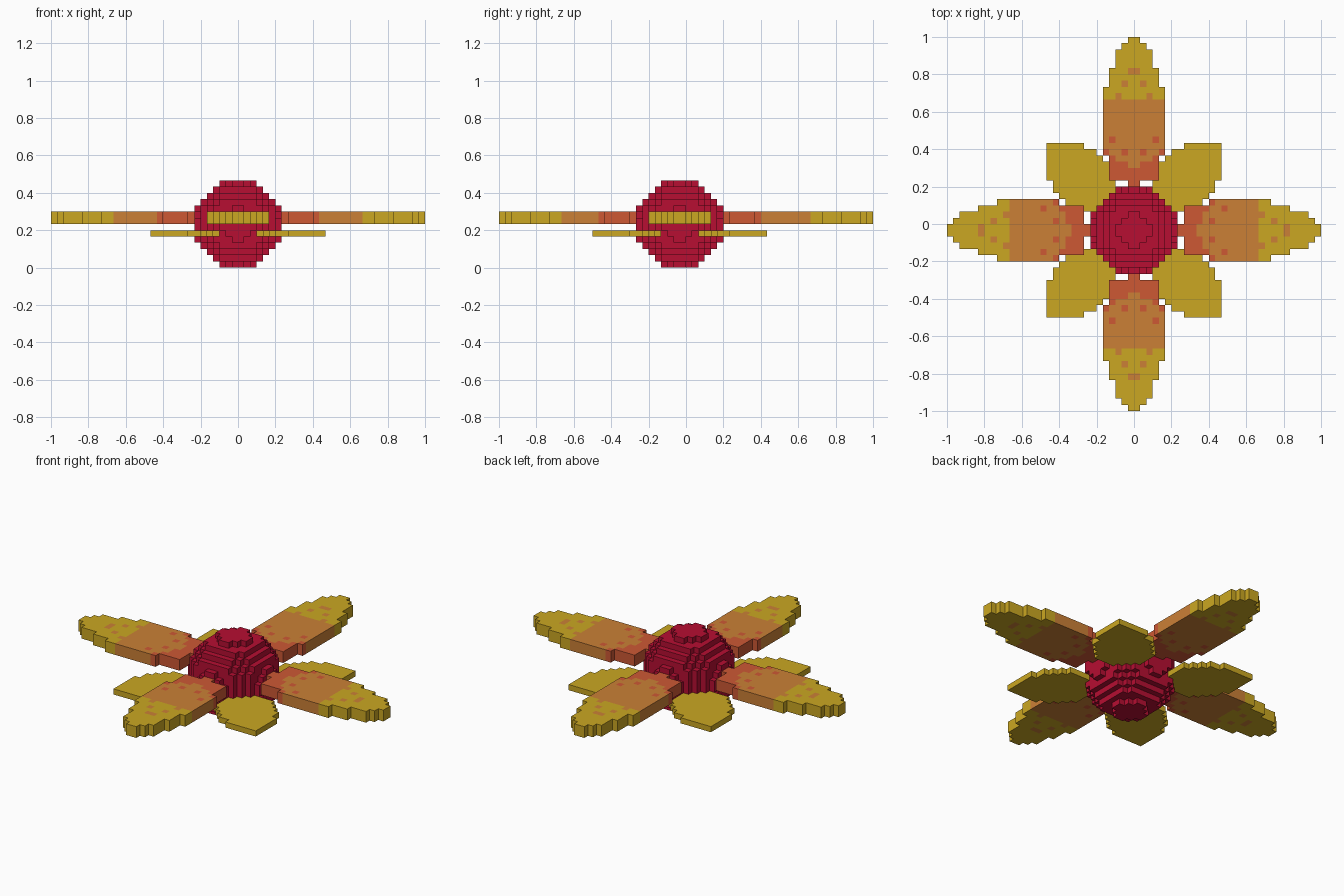
import bpy, bmesh

if "Cube" in bpy.data.objects:
    bpy.data.objects.remove(bpy.data.objects["Cube"])

V = 1 / 30          # size of one block
CY = -1             # flower centre row in y (blocks)


def material(name, rgb):
    m = bpy.data.materials.new(name)
    lin = [(c / 255 / 12.92) if c < 10 else ((c / 255 + 0.055) / 1.055) ** 2.4 for c in rgb]
    m.diffuse_color = (*lin, 1)
    m.use_nodes = True
    m.node_tree.nodes["Principled BSDF"].inputs["Base Color"].default_value = m.diffuse_color
    return m


YELLOW = material("golden yellow", (203, 167, 34))
ORANGE = material("orange", (203, 128, 54))
RED = material("red orange", (205, 88, 52))
CRIMSON = material("crimson", (183, 14, 50))

# outward face corners for each direction
FACES = {
    (1, 0, 0): [(1, 0, 0), (1, 1, 0), (1, 1, 1), (1, 0, 1)],
    (-1, 0, 0): [(0, 0, 0), (0, 0, 1), (0, 1, 1), (0, 1, 0)],
    (0, 1, 0): [(0, 1, 0), (0, 1, 1), (1, 1, 1), (1, 1, 0)],
    (0, -1, 0): [(0, 0, 0), (1, 0, 0), (1, 0, 1), (0, 0, 1)],
    (0, 0, 1): [(0, 0, 1), (1, 0, 1), (1, 1, 1), (0, 1, 1)],
    (0, 0, -1): [(0, 0, 0), (0, 1, 0), (1, 1, 0), (1, 0, 0)],
}


def blocks(name, cells, mats):
    """Skin a dict of block cell -> material index with its exposed faces."""
    bm = bmesh.new()
    verts = {}
    for (x, y, z), mi in cells.items():
        for (dx, dy, dz), quad in FACES.items():
            if (x + dx, y + dy, z + dz) in cells:
                continue
            vs = []
            for a, b, c in quad:
                k = (x + a, y + b, z + c)
                if k not in verts:
                    verts[k] = bm.verts.new([q * V for q in k])
                vs.append(verts[k])
            bm.faces.new(vs).material_index = mi
    me = bpy.data.meshes.new(name)
    bm.to_mesh(me)
    bm.free()
    for m in mats:
        me.materials.append(m)
    bpy.context.collection.objects.link(bpy.data.objects.new(name, me))


# round blocky flower centre
ball = {}
R = range(-7, 7)
for i in R:
    for j in R:
        for k in R:
            if (i + .5) ** 2 + (j + .5) ** 2 + (k + .5) ** 2 <= 49:
                ball[(i, j + CY, k + 7)] = 0
blocks("flower_centre", ball, [CRIMSON])


def half_width(d, shift):
    """Half width of a long petal, d blocks out from the middle."""
    if d < 8 + shift:
        return 1
    if d < 12 + shift:
        return 4
    for end, w in ((22, 5), (25, 4), (28, 3), (29, 2)):
        if d < end:
            return w
    return 1


RED_END = [10, 11, 11, 12, 13]       # wavy colour edges, middle to rim
ORANGE_END = [20, 20, 21, 20, 20]


def petal_colour(d, u, shift):
    if d < RED_END[u] + shift or (u, d - shift) in ((3, 14), (1, 12)):
        return 2
    if d < ORANGE_END[u] or (u, d) in ((0, 24), (1, 22)):
        return 1
    return 0


# four long petals
for name, (dx, dy), shift in (("right", (1, 0), 0), ("left", (-1, 0), 0),
                              ("back", (0, 1), -1), ("front", (0, -1), 1)):
    cells = {}
    for d in range(6 + shift, 30):
        w = half_width(d, shift)
        for s in range(-w, w):
            u = s if s >= 0 else -s - 1
            along = d if dx + dy > 0 else -d - 1
            x, y = (along, s + CY) if dx else (s, along)
            for z in (7, 8):
                cells[(x, y, z)] = petal_colour(d, u, shift)
    blocks(name + "_long_petal", cells, [YELLOW, ORANGE, RED])

# four short diagonal petals
for sx, nx in ((1, "right"), (-1, "left")):
    for sy, ny in ((1, "back"), (-1, "front")):
        cells = {}
        for i in range(3, 14):
            for j in range(3, 14):
                if abs(i - j) > 6 or (max(i, j) == 13 and abs(i - j) > 5):
                    continue
                x = i if sx > 0 else -i - 1
                y = (j if sy > 0 else -j - 1) + CY
                cells[(x, y, 5)] = 0
        blocks(f"{ny}_{nx}_short_petal", cells, [YELLOW])
